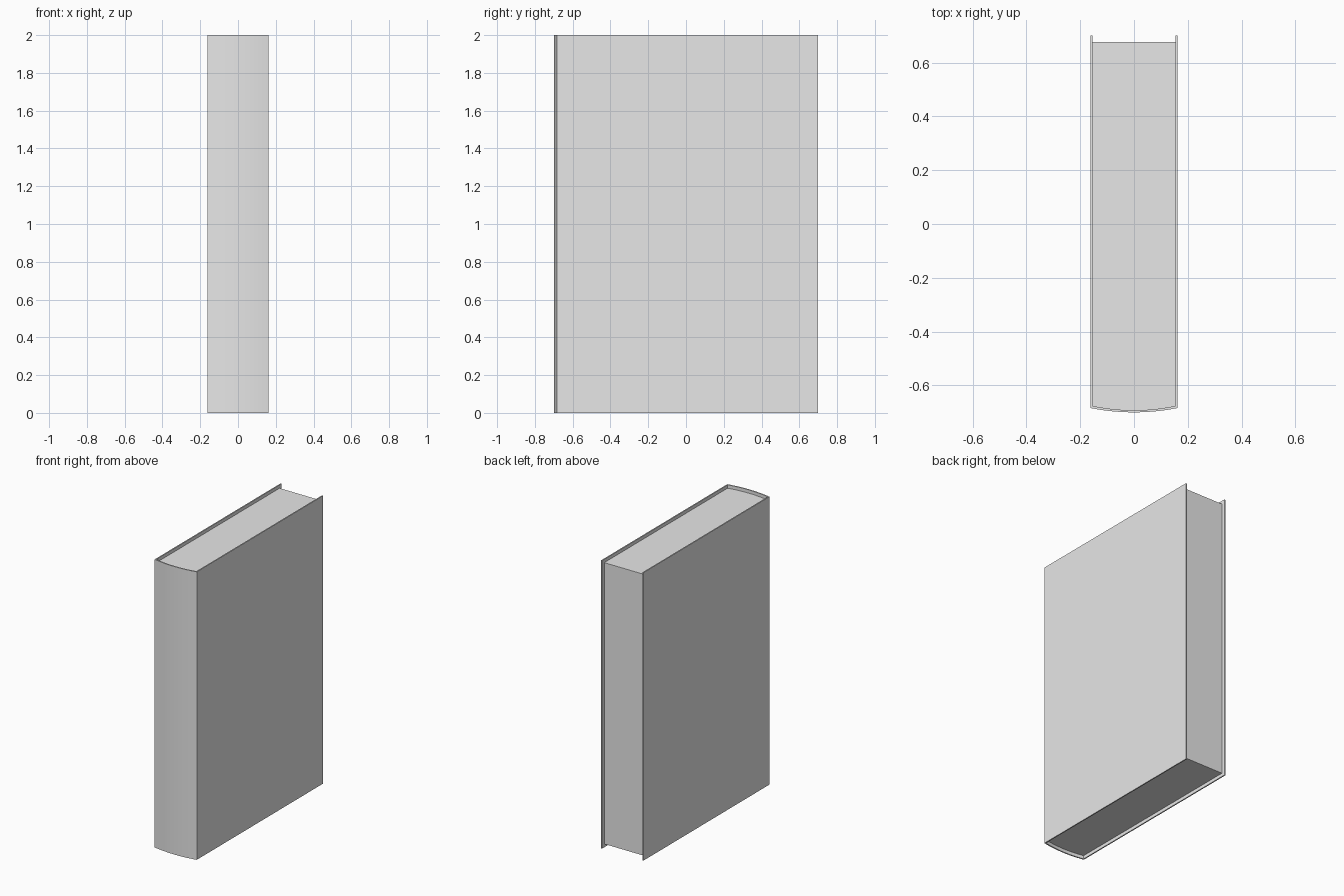
import bpy
import bmesh
import math

cube = bpy.data.objects.get("Cube")
if cube:
    bpy.data.objects.remove(cube, do_unlink=True)

HALF_W = 0.162    # half the book thickness
BACK = 0.70       # fore edge of the boards
SAG = 0.016       # bulge of the rounded spine
BOARD = 0.008     # cover thickness
INSET = 0.023     # how far the pages sit inside the cover
HEIGHT = 2.0
SEGMENTS = 12

# One plain grey for the whole book
grey = bpy.data.materials.new("plain grey")
grey.use_nodes = True
grey.diffuse_color = (0.8, 0.8, 0.8, 1)
grey.node_tree.nodes["Principled BSDF"].inputs["Base Color"].default_value = (0.8, 0.8, 0.8, 1)


def book_outline(half_w, front, back):
    """U-shaped plan: back left, round the spine arc, back right."""
    radius = (half_w ** 2 + SAG ** 2) / (2 * SAG)
    sweep = math.asin(half_w / radius)
    pts = [(-half_w, back)]
    for i in range(SEGMENTS + 1):
        a = sweep * (2 * i / SEGMENTS - 1)
        pts.append((radius * math.sin(a), front + radius * (1 - math.cos(a))))
    pts.append((half_w, back))
    return pts


def extrude_plan(name, plan, z0, z1):
    """Extrude a closed plan outline from z0 up to z1."""
    bm = bmesh.new()
    face = bm.faces.new([bm.verts.new((x, y, z0)) for x, y in plan])
    top = bmesh.ops.extrude_face_region(bm, geom=[face])
    verts = [v for v in top["geom"] if isinstance(v, bmesh.types.BMVert)]
    bmesh.ops.translate(bm, verts=verts, vec=(0, 0, z1 - z0))
    bmesh.ops.recalc_face_normals(bm, faces=bm.faces)
    mesh = bpy.data.meshes.new(name)
    bm.to_mesh(mesh)
    bm.free()
    mesh.materials.append(grey)
    obj = bpy.data.objects.new(name, mesh)
    bpy.context.collection.objects.link(obj)
    bpy.ops.object.select_all(action='DESELECT')
    obj.select_set(True)
    bpy.context.view_layer.objects.active = obj
    bpy.ops.object.shade_smooth_by_angle(angle=math.radians(30))
    return obj


# Cover: two boards joined by the rounded spine
outer = book_outline(HALF_W, -BACK, BACK)
inner = book_outline(HALF_W - BOARD, -BACK + BOARD, BACK)
extrude_plan("cover", outer + inner[::-1], 0, HEIGHT)

# Page block, set in from the cover at top, bottom and fore edge
pages = book_outline(HALF_W - BOARD, -BACK + BOARD, BACK - INSET)
extrude_plan("pages", pages, INSET, HEIGHT - INSET)
